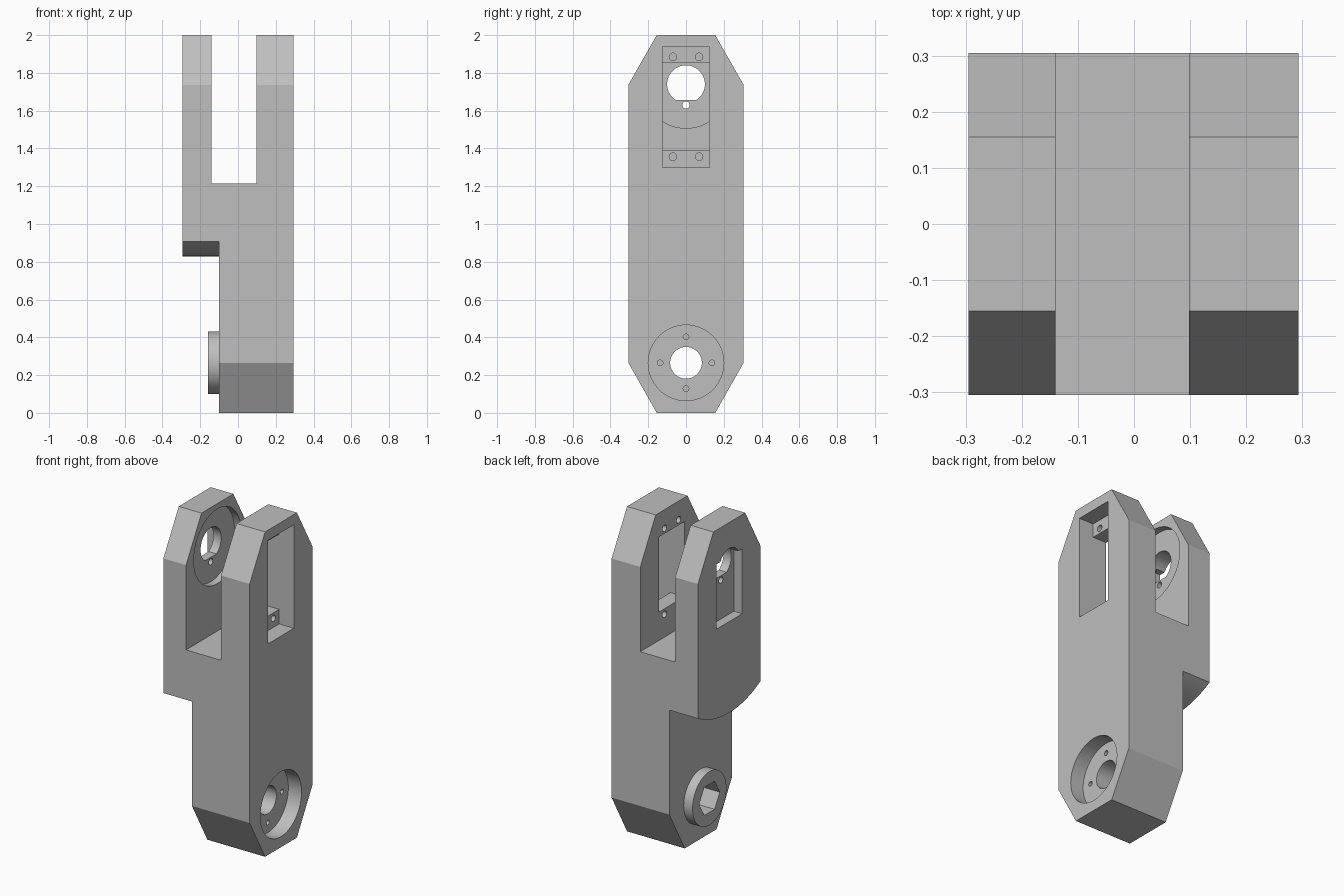
import bpy, bmesh, math

if "Cube" in bpy.data.objects:
    bpy.data.objects.remove(bpy.data.objects["Cube"], do_unlink=True)

grey = bpy.data.materials.new("plain grey")
grey.use_nodes = True
COLOUR = (0.52, 0.52, 0.52, 1)
grey.diffuse_color = COLOUR
grey.node_tree.nodes["Principled BSDF"].inputs["Base Color"].default_value = COLOUR

TOP_AXIS, LOW_AXIS = 1.737, 0.265


def prism(name, profile, x0, x1):
    """Extrude a (y, z) outline along x."""
    bm = bmesh.new()
    face = bm.faces.new([bm.verts.new((x0, y, z)) for y, z in profile])
    out = bmesh.ops.extrude_face_region(bm, geom=[face])
    moved = [v for v in out["geom"] if isinstance(v, bmesh.types.BMVert)]
    bmesh.ops.translate(bm, verts=moved, vec=(x1 - x0, 0, 0))
    bmesh.ops.recalc_face_normals(bm, faces=bm.faces)
    mesh = bpy.data.meshes.new(name)
    bm.to_mesh(mesh)
    bm.free()
    mesh.materials.append(grey)
    obj = bpy.data.objects.new(name, mesh)
    bpy.context.collection.objects.link(obj)
    return obj


def circle(y, z, r, n=64):
    return [(y + r * math.cos(math.tau * i / n), z + r * math.sin(math.tau * i / n))
            for i in range(n)]


def rect(half, z0, z1):
    return [(-half, z0), (half, z0), (half, z1), (-half, z1)]


# Main arm: long block with chamfered ends
half = [(0.155, 0), (0.305, LOW_AXIS), (0.305, 1.737), (0.155, 2)]
arm = prism("arm_link", half + [(-y, z) for y, z in reversed(half)], -0.295, 0.293)


def combine(name, profile, x0, x1, operation="DIFFERENCE"):
    """Cut a prism from the arm, or join it on."""
    tool = prism(name, profile, x0, x1)
    tool.hide_render = True
    mod = arm.modifiers.new(name, "BOOLEAN")
    mod.operation, mod.solver, mod.object = operation, "EXACT", tool
    bpy.context.view_layer.objects.active = arm
    bpy.ops.object.modifier_apply(modifier=mod.name)
    bpy.data.objects.remove(tool, do_unlink=True)


# Fork gap between the two prongs
combine("fork_gap", rect(0.5, 1.215, 2.2), -0.14, 0.098)

# Lower relief on the right side, under a rounded prong end
R = 0.62
arc = []
for i in range(33):
    y = -0.35 + 0.7 * i / 32
    arc.append((y, 0.828 + R - math.sqrt(R * R - y * y)))
combine("lower_relief", arc + [(0.35, -0.2), (-0.35, -0.2)], -0.5, -0.1)

# Lower pivot: boss, hex socket, bearing recess, bore and screw holes
combine("pivot_boss", circle(0, LOW_AXIS, 0.165), -0.16, 0, "UNION")
combine("bearing_recess", circle(0, LOW_AXIS, 0.2), 0.203, 0.5)
combine("hex_socket", circle(0, LOW_AXIS, 0.1, 6), -0.4, 0.05)
combine("pivot_bore", circle(0, LOW_AXIS, 0.084), -0.1, 0.4)
for i in range(4):
    a = math.tau * i / 4
    combine("pivot_screw_hole",
            circle(0.137 * math.cos(a), LOW_AXIS + 0.137 * math.sin(a), 0.015, 20), 0.1, 0.3)

# Left prong: motor pocket, window and mounting holes in the ledges
combine("motor_pocket", rect(0.125, 1.3, 1.937), 0.193, 0.5)
combine("motor_window", rect(0.125, 1.39, 1.852), 0, 0.4)
for y in (-0.069, 0.069):
    for z in (1.356, 1.885):
        combine("mount_hole", circle(y, z, 0.02, 20), 0, 0.4)

# Right prong: round inner recess, outer pocket, flatted shaft hole and pin hole
combine("round_recess", circle(0, TOP_AXIS, 0.23), -0.185, 0)
combine("outer_pocket", rect(0.125, 1.39, 1.79), -0.5, -0.238)
shaft = [p for p in circle(0, TOP_AXIS + 0.003, 0.1) if p[1] > 1.655]
combine("shaft_hole", shaft, -0.5, 0)
combine("pin_hole", circle(0, 1.63, 0.019, 20), -0.5, 0)

# Shade round walls smoothly and keep the edges crisp
bpy.ops.object.select_all(action="DESELECT")
arm.select_set(True)
bpy.context.view_layer.objects.active = arm
bpy.ops.object.shade_smooth_by_angle(angle=math.radians(22))
